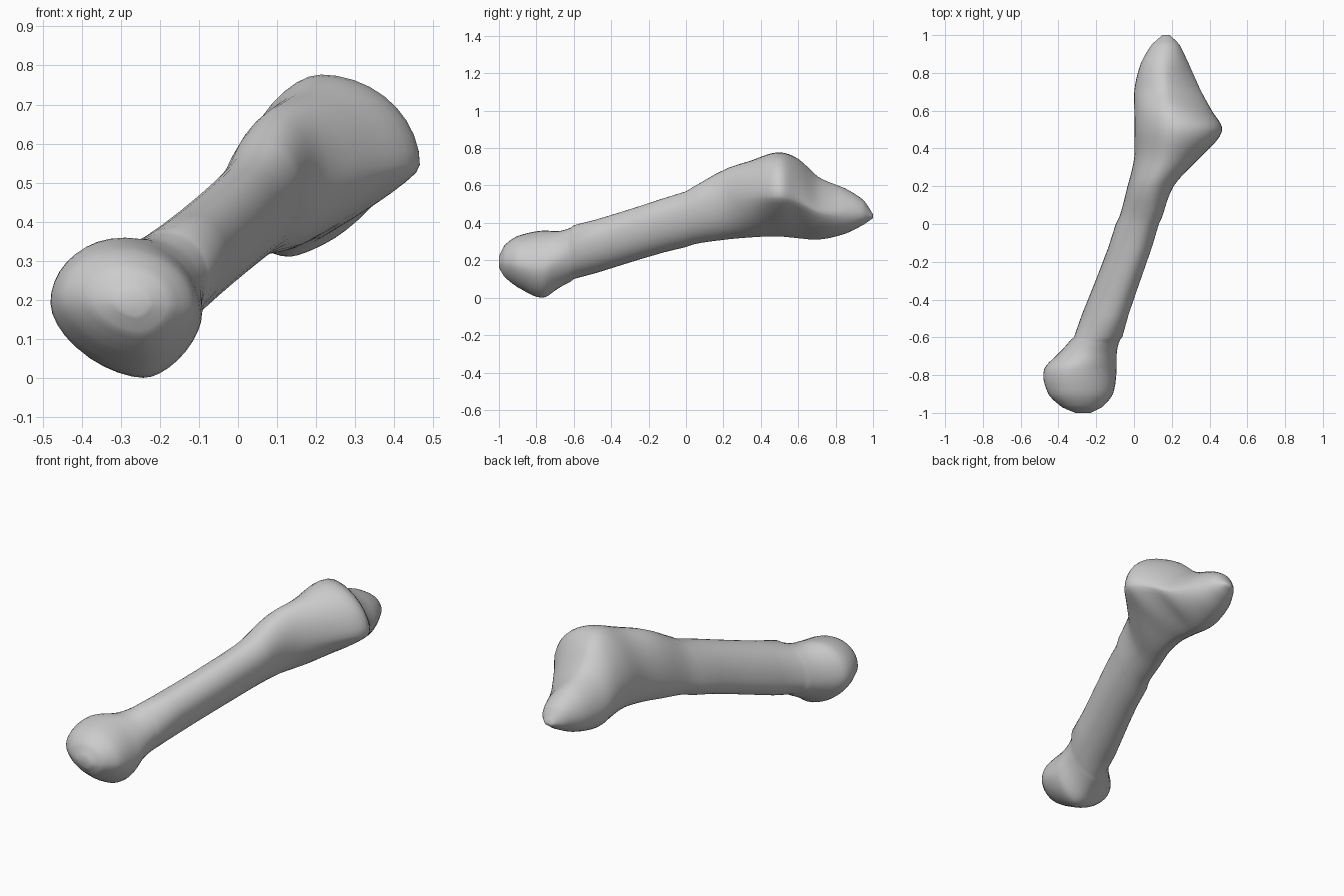
import bpy, bmesh, math

if "Cube" in bpy.data.objects:
    bpy.data.objects.remove(bpy.data.objects["Cube"])

# Bounding box of the bone's outline along its length: y, x range, z range
BOXES = [
    (-1, -.31, -.23, .17, .23),
    (-.97, -.38, -.17, .12, .29),
    (-.9, -.455, -.11, .065, .34),
    (-.77, -.48, -.09, .005, .37),
    (-.68, -.395, -.09, .06, .366),
    (-.6, -.33, -.07, .1, .39),
    (0, -.09, .14, .285, .585),
    (.2, -.035, .21, .317, .695),
    (.35, 0, .35, .33, .745),
    (.49, 0, .473, .335, .79),
    (.6, 0, .415, .325, .755),
    (.71, 0, .355, .318, .655),
    (.85, .035, .29, .35, .595),
    (.95, .095, .24, .4, .53),
    (1, .15, .19, .435, .455),
]
# Where the outline touches the left, top, right and bottom of its box
HEAD = (.53, .46, .45, .62)
SHAFT = (.3, .66, .66, .33)
BASE = (.4, .44, .47, .28)
TUBERCLE = (.44, .48, .44, .46)
STEPS, SEG = 5, 9


def ramp(y, a, b):
    return min(1, max(0, (y - a) / (b - a)))


def mix(a, b, t):
    return [u + (v - u) * t for u, v in zip(a, b)]


def slope(i, k):
    a, b = BOXES[max(i - 1, 0)], BOXES[min(i + 1, len(BOXES) - 1)]
    return (b[k] - a[k]) / (b[0] - a[0])


def blend(i, t):
    """Smoothly interpolated box between rows i and i + 1."""
    a, b = BOXES[i], BOXES[i + 1]
    h = b[0] - a[0]
    row = [a[0] + t * h]
    for k in range(1, 5):
        row.append((2*t**3 - 3*t*t + 1) * a[k] + (3*t*t - 2*t**3) * b[k]
                   + h * ((t**3 - 2*t*t + t) * slope(i, k) + (t**3 - t*t) * slope(i + 1, k)))
    return row


def outline(y, x0, x1, z0, z1):
    """Four arcs joining the outline's extreme points."""
    w, h = x1 - x0, z1 - z0
    touch = mix(HEAD, SHAFT, ramp(y, -.76, -.56))
    touch = mix(touch, BASE, ramp(y, .05, .48))
    fl, ft, fr, fb = mix(touch, TUBERCLE, ramp(y, .52, .85))
    right, top = (x1, z0 + fr * h), (x0 + ft * w, z1)
    left, bottom = (x0, z0 + fl * h), (x0 + fb * w, z0)
    head = 1 - ramp(y, -.75, -.55)
    base = ramp(y, .15, .45) * (1 - ramp(y, .65, .9))
    facet = ramp(y, .52, .68) * (1 - ramp(y, .8, .95))
    # roundness of each quarter: 2 is an ellipse, 1 is straight
    powers = (2 - .65 * facet, 2 - .35 * base, 2 - .3 * head, 2 - .85 * base - .4 * head)
    arcs = ((right, top, True), (top, left, False), (left, bottom, True), (bottom, right, False))
    pts = []
    for (p, q, side), n in zip(arcs, powers):
        cx, cz = (q[0], p[1]) if side else (p[0], q[1])
        for s in range(SEG):
            u = s / SEG * math.pi / 2
            c, d = math.cos(u) ** (2 / n), math.sin(u) ** (2 / n)
            pts.append((cx + (p[0] - cx) * c + (q[0] - cx) * d, y,
                        cz + (p[1] - cz) * c + (q[1] - cz) * d))
    return pts


# Loft the outlines into one closed bone
rows = [blend(i, s / STEPS) for i in range(len(BOXES) - 1) for s in range(STEPS)]
rows.append(list(BOXES[-1]))
bm = bmesh.new()
rings = [[bm.verts.new(p) for p in outline(*r)] for r in rows]
for a, b in zip(rings, rings[1:]):
    for i in range(len(a)):
        j = (i + 1) % len(a)
        bm.faces.new((a[i], a[j], b[j], b[i]))
bm.faces.new(rings[0])
bm.faces.new(rings[-1])

# Soften the surface between the two tips
inner = [v for r in rings[2:-2] for v in r]
for _ in range(3):
    bmesh.ops.smooth_vert(bm, verts=inner, factor=.4, use_axis_x=True, use_axis_y=False, use_axis_z=True)
bmesh.ops.recalc_face_normals(bm, faces=bm.faces)

# Rest it on the ground
low = min(v.co.z for v in bm.verts)
for v in bm.verts:
    v.co.z -= low
mesh = bpy.data.meshes.new("long_bone")
bm.to_mesh(mesh)
bm.free()
for p in mesh.polygons:
    p.use_smooth = True
bone = bpy.data.objects.new("long_bone", mesh)
bpy.context.collection.objects.link(bone)
